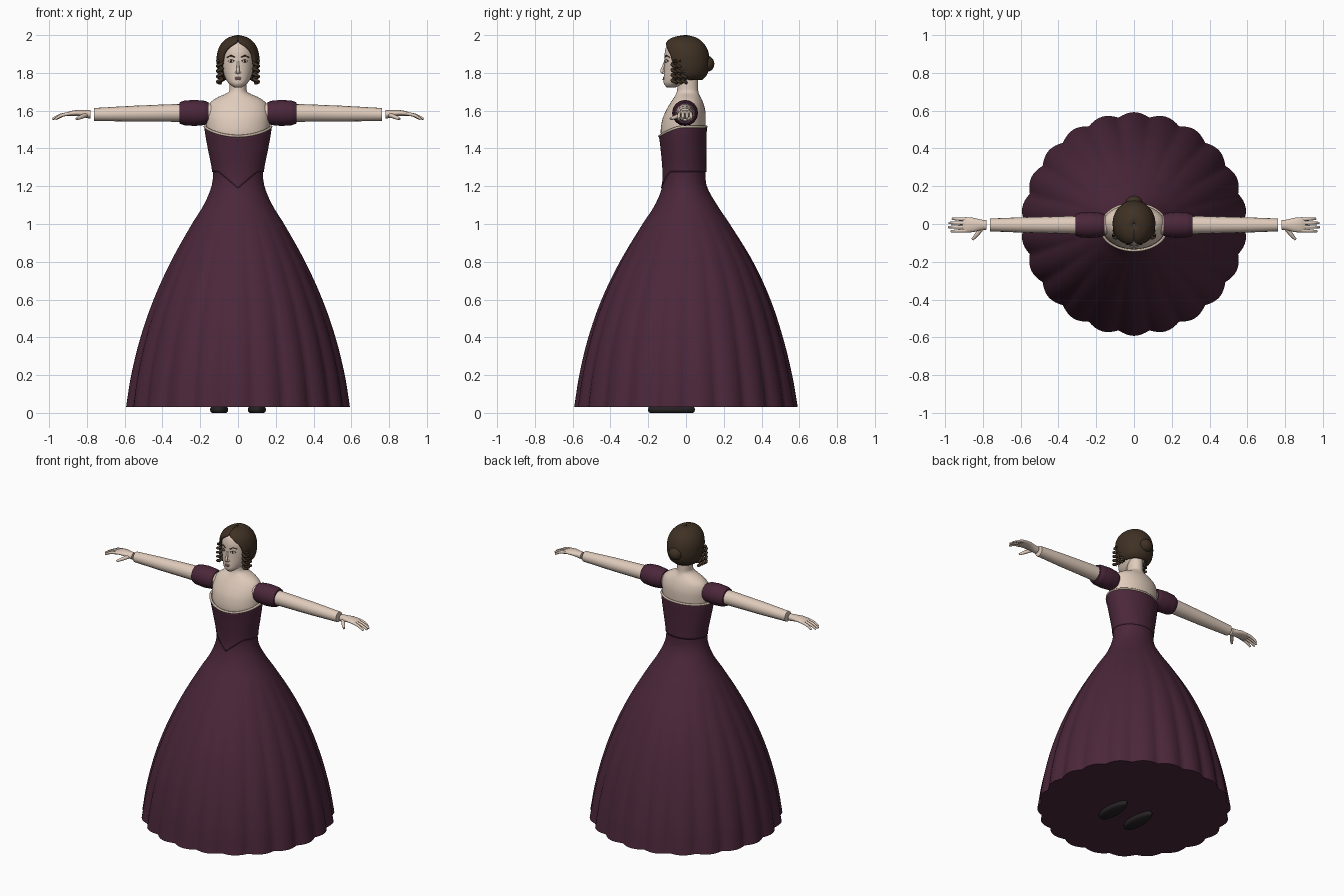
import bpy, bmesh
from math import sin, cos, pi, radians, sqrt
from mathutils import Matrix, Vector

cube = bpy.data.objects.get("Cube")
if cube:
    bpy.data.objects.remove(cube, do_unlink=True)


def material(name, *rgb):
    m = bpy.data.materials.new(name)
    m.use_nodes = True
    m.diffuse_color = (*rgb, 1)
    bsdf = next(n for n in m.node_tree.nodes if n.type == 'BSDF_PRINCIPLED')
    bsdf.inputs["Base Color"].default_value = (*rgb, 1)
    bsdf.inputs["Roughness"].default_value = 0.8
    return m


PLUM = material("plum cloth", .07, .02, .042)
SKIN = material("pale skin", .74, .6, .5)
HAIR = material("brown hair", .05, .031, .018)
LACE = material("cream lace", .58, .47, .37)
WHITE = material("eye white", .8, .76, .7)
IRIS = material("dark iris", .03, .02, .015)
LIPS = material("rose lips", .5, .26, .22)
SHOE = material("black leather", .02, .016, .018)


def add_mesh(name, mesh, mat, sharp=50):
    mesh.materials.clear()
    mesh.materials.append(mat)
    for p in mesh.polygons:
        p.use_smooth = True
        p.material_index = 0
    mesh.set_sharp_from_angle(angle=radians(sharp))
    ob = bpy.data.objects.new(name, mesh)
    bpy.context.collection.objects.link(ob)
    return ob


def loft(name, rows, mat, closed=True, caps=True):
    """Skin a stack of point rows, lowest first."""
    bm = bmesh.new()
    grid = [[bm.verts.new(p) for p in row] for row in rows]
    n = len(grid[0])
    for low, high in zip(grid, grid[1:]):
        for j in range(n if closed else n - 1):
            k = (j + 1) % n
            bm.faces.new((low[j], low[k], high[k], high[j]))
    if caps:
        bm.faces.new(grid[0][::-1])
        bm.faces.new(grid[-1])
    mesh = bpy.data.meshes.new(name)
    bm.to_mesh(mesh)
    bm.free()
    return add_mesh(name, mesh, mat)


def sample(keys, z):
    """Smoothly interpolate the values of a profile at height z."""
    i = max(k for k in range(len(keys) - 1) if k == 0 or keys[k][0] <= z)
    a, b = keys[i], keys[i + 1]
    before, after = keys[max(i - 1, 0)], keys[min(i + 2, len(keys) - 1)]
    h = b[0] - a[0]
    t = min(max((z - a[0]) / h, 0), 1)
    out = []
    for c in range(1, len(a)):
        m0 = (b[c] - before[c]) / (b[0] - before[0]) * h
        m1 = (after[c] - a[c]) / (after[0] - a[0]) * h
        out.append((2*t**3 - 3*t*t + 1) * a[c] + (t**3 - 2*t*t + t) * m0
                   + (3*t*t - 2*t**3) * b[c] + (t**3 - t*t) * m1)
    return out


def oval(z, rx, front, back, angle, grow=0.0):
    return (cos(angle) * (rx + grow),
            (front + back) / 2 + sin(angle) * ((back - front) / 2 + grow), z)


def around(n):
    return [2 * pi * j / n - pi / 2 for j in range(n)]


def heights(keys, n):
    low, high = keys[0][0], keys[-1][0]
    return [low + (high - low) * i / n for i in range(n + 1)]


def body(name, keys, mat, n=48, rows=30):
    return loft(name, [[oval(z, *sample(keys, z), a) for a in around(n)]
                       for z in heights(keys, rows)], mat)


def tube(name, path, mat, cyclic=False, sides=6, smooth=True):
    """Round tube through (x, y, z, radius) points."""
    cu = bpy.data.curves.new(name, 'CURVE')
    cu.dimensions = '3D'
    cu.bevel_depth = 1
    cu.bevel_resolution = sides
    cu.use_fill_caps = True
    cu.resolution_u = 5
    sp = cu.splines.new('BEZIER' if smooth else 'POLY')
    pts = sp.bezier_points if smooth else sp.points
    pts.add(len(path) - 1)
    for p, (x, y, z, r) in zip(pts, path):
        p.co = (x, y, z) if smooth else (x, y, z, 1)
        p.radius = r
        if smooth:
            p.handle_left_type = p.handle_right_type = 'AUTO'
    sp.use_cyclic_u = cyclic
    tmp = bpy.data.objects.new(name + " path", cu)
    bpy.context.collection.objects.link(tmp)
    bpy.context.view_layer.update()
    mesh = bpy.data.meshes.new_from_object(
        tmp.evaluated_get(bpy.context.evaluated_depsgraph_get()))
    bpy.data.objects.remove(tmp, do_unlink=True)
    return add_mesh(name, mesh, mat)


def blob(name, loc, size, mat, turn=0, axis='Y'):
    bm = bmesh.new()
    m = (Matrix.Translation(Vector(loc)) @ Matrix.Rotation(radians(turn), 4, axis)
         @ Matrix.Diagonal((*size, 1)))
    bmesh.ops.create_uvsphere(bm, u_segments=24, v_segments=14, radius=1, matrix=m)
    mesh = bpy.data.meshes.new(name)
    bm.to_mesh(mesh)
    bm.free()
    return add_mesh(name, mesh, mat)


# Dress outline: height, half width, front, back
dress = [(.03, .598, -.592, .592), (.2, .57, -.565, .562), (.4, .52, -.517, .513),
         (.6, .45, -.447, .447), (.8, .358, -.35, .355), (1, .245, -.23, .232),
         (1.1, .182, -.165, .165), (1.2, .14, -.125, .11), (1.28, .133, -.12, .103),
         (1.4, .155, -.13, .103), (1.5, .172, -.142, .105), (1.56, .172, -.142, .105)]

# Skirt with folds deepening toward the hem
skirt_rows = []
for i in range(41):
    z = .03 + 1.27 * i / 40
    depth = .024 * max(0, 1 - z / 1.1) ** 1.3
    skirt_rows.append([oval(z, *sample(dress, z), a, -depth * (1 - abs(sin(11 * a))))
                       for a in around(176)])
loft("skirt", skirt_rows, PLUM)


# Bodice with a pointed waist and a scooped neckline
def neckline(a):
    return 1.515 - .05 * max(0, -sin(a)) ** 1.5


def waist(a):
    point = max(0, 1 - abs(cos(a)) / .75) if sin(a) < 0 else 0
    return 1.275 - .085 * point


bodice_rows = []
for i in range(17):
    row = []
    for a in around(96):
        z = waist(a) + (neckline(a) - waist(a)) * i / 16
        row.append(oval(z, *sample(dress, z), a, .005))
    bodice_rows.append(row)
bodice = loft("bodice", bodice_rows, PLUM, caps=False)
bodice.modifiers.new("thickness", 'SOLIDIFY').thickness = .012
tube("neckline_trim", [(*oval(neckline(a), *sample(dress, neckline(a)), a, .002), .007)
                       for a in around(48)], LACE, cyclic=True, sides=2, smooth=False)

# Shoulders, chest and neck
body("torso", [(1.42, .15, -.12, .095), (1.48, .163, -.134, .1), (1.55, .168, -.126, .104),
               (1.6, .165, -.106, .102), (1.645, .145, -.08, .09), (1.675, .1, -.06, .075),
               (1.695, .052, -.05, .066), (1.72, .046, -.046, .064), (1.8, .046, -.04, .064)],
     SKIN)

# Head
face = [(1.722, .018, -.1, -.06), (1.74, .045, -.116, -.01), (1.77, .066, -.118, .04),
        (1.82, .081, -.116, .08), (1.87, .088, -.114, .1), (1.92, .086, -.11, .1),
        (1.96, .064, -.09, .08), (1.985, .02, -.03, .02)]
body("head", face, SKIN)


def on_face(x, z):
    rx, front, back = sample(face, z)
    return (x, (front + back) / 2 - (back - front) / 2 * sqrt(1 - (x / rx) ** 2), z)


tube("nose", [(0, -.109, 1.868, .005), (0, -.121, 1.83, .007), (0, -.127, 1.807, .009),
              (0, -.116, 1.798, .007)], SKIN, sides=3)
blob("upper_lip", on_face(0, 1.773), (.02, .005, .005), LIPS)
blob("lower_lip", on_face(0, 1.766), (.016, .006, .005), LIPS)
for side, word in ((1, "left"), (-1, "right")):
    blob(word + "_nostril", (side * .009, -.117, 1.802), (.007, .008, .006), SKIN)
    x, y, z = on_face(side * .036, 1.862)
    blob(word + "_eye", (x, y, z), (.015, .005, .007), WHITE, side * 18, 'Z')
    blob(word + "_iris", (x, y - .003, z), (.006, .004, .0065), IRIS)
    tube(word + "_eyelid", [(*on_face(side * (.036 + d), 1.868 - 20 * d * d), .0025)
                            for d in (-.016, 0, .017)], HAIR, sides=2)
    tube(word + "_eyebrow", [(*on_face(side * d, h), .003) for d, h in
                             ((.017, 1.882), (.036, 1.891), (.058, 1.882))], HAIR, sides=2)

# Hair cap: outline plus the half angle of the face opening
hair = [(1.762, .075, -.07, .085, 95), (1.785, .097, -.095, .108, 82), (1.82, .109, -.11, .121, 65),
        (1.86, .113, -.12, .125, 53), (1.9, .111, -.122, .121, 46), (1.94, .098, -.117, .106, 29),
        (1.97, .075, -.098, .08, 4), (1.99, .045, -.065, .048, 0), (2, .006, -.01, .004, 0)]
hair_rows = []
for z in heights(hair, 36):
    *shape, gap = sample(hair, z)
    gap = radians(max(gap, 0))
    hair_rows.append([oval(z, *shape, -pi / 2 + gap + (2 * pi - 2 * gap) * j / 56)
                      for j in range(57)])
cap = loft("hair_cap", hair_rows, HAIR, closed=False, caps=False)
cap.modifiers.new("thickness", 'SOLIDIFY').thickness = .024
blob("hair_bun", (0, .112, 1.848), (.045, .038, .042), HAIR)

# Ringlets beside the face
for side, word in ((1, "left"), (-1, "right")):
    for c, y in enumerate((-.062, -.036, -.01)):
        coil = [(side * (.096 - .004 * c + .013 * cos(t * pi / 4)), y + .012 * sin(t * pi / 4),
                 1.865 - .0035 * t, .0085) for t in range(35)]
        tube(f"{word}_ringlet_{c + 1}", coil, HAIR, sides=2, smooth=False)

# Sleeves, arms, hands and shoes
for s, word in ((1, "left"), (-1, "right")):
    def limb(name, path, mat, **kw):
        tube(f"{word}_{name}", [(s * x, y, z, r) for x, y, z, r in path], mat, **kw)

    limb("sleeve", [(.155, -.005, 1.588, .056), (.175, -.005, 1.588, .064),
                    (.23, -.005, 1.588, .069), (.285, -.005, 1.588, .065),
                    (.31, -.005, 1.588, .056)], PLUM)
    limb("arm", [(.12, -.005, 1.588, .05), (.32, -.005, 1.588, .047),
                 (.55, -.005, 1.584, .042), (.762, -.005, 1.58, .034)], SKIN)

    # Palm as a flattened loft, fingers and thumb as tapered tubes
    palm = []
    for x, z, wide, thick in ((.78, 1.58, .025, .023), (.81, 1.583, .028, .02),
                              (.85, 1.588, .038, .016), (.89, 1.585, .041, .013),
                              (.907, 1.58, .036, .009)):
        palm.append([(s * x, -.005 + wide * cos(a), z + s * thick * sin(a)) for a in around(20)])
    loft(word + "_palm", palm, SKIN)
    for f, reach in enumerate((.068, .083, .08, .062)):
        y = -.035 + .02 * f
        limb(f"finger_{f + 1}", [(.885, y, 1.585, .0095), (.9 + reach * .45, y * 1.05, 1.576, .009),
                                 (.9 + reach, y * 1.1, 1.556, .006)], SKIN, sides=3)
    limb("thumb", [(.805, -.022, 1.577, .012), (.832, -.056, 1.566, .011),
                   (.855, -.082, 1.556, .007)], SKIN, sides=3)

    # Shoe: rounded sole tapering at toe and heel
    sole = []
    for z, inset in ((0, .012), (.006, .003), (.02, 0), (.045, .012), (.06, .03)):
        sole.append([(s * .1 + (.048 - inset - .008 * sin(a)) * cos(a),
                      -.077 + (.125 - inset) * sin(a), z) for a in around(28)])
    loft(word + "_shoe", sole, SHOE)
